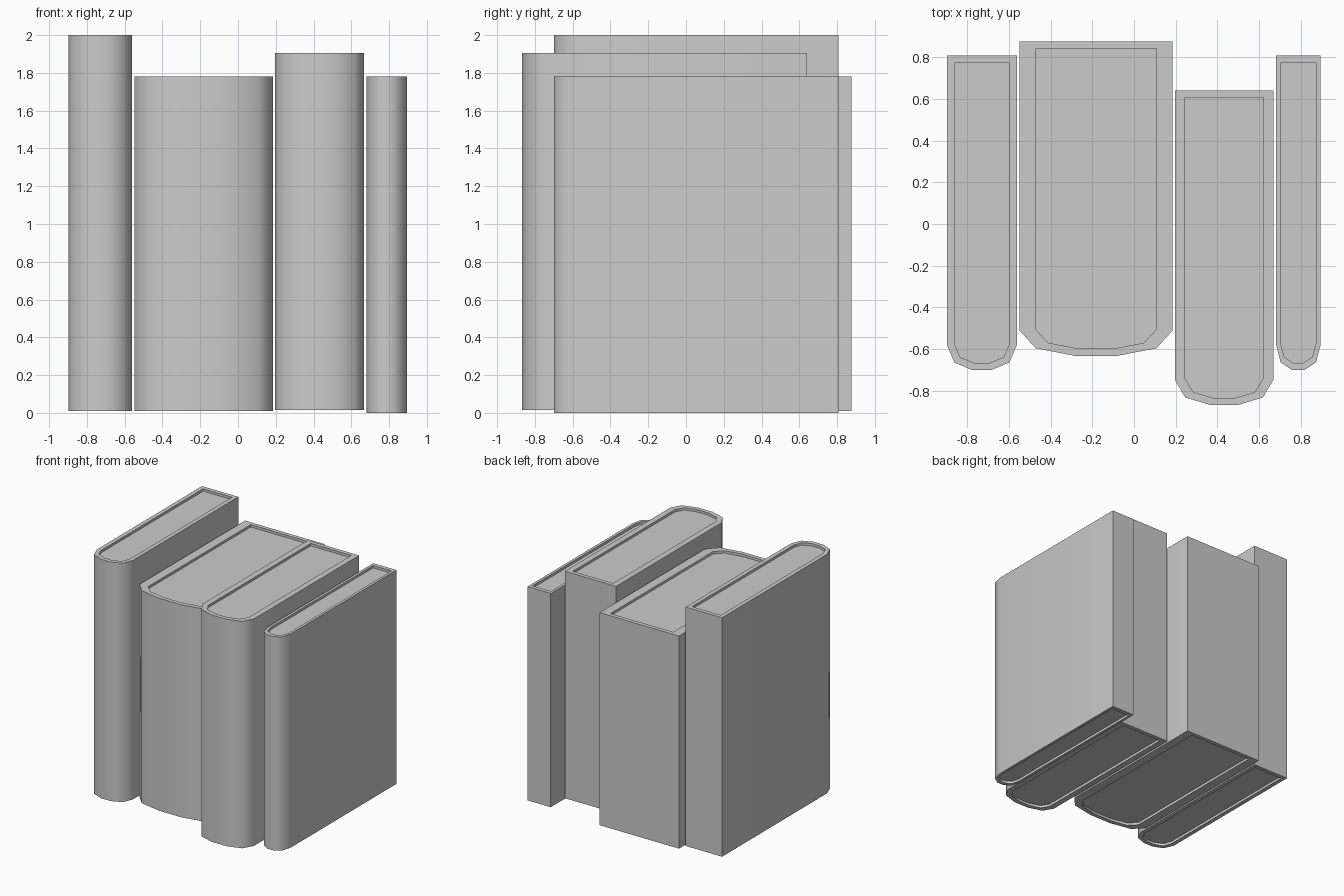
import bpy, bmesh, math

if "Cube" in bpy.data.objects:
    bpy.data.objects.remove(bpy.data.objects["Cube"])

RECESS = 0.02   # how far the page block sits below the cover rim
RIM = 0.034     # rim width at spine and back


def outline(cx, w, front, back, bulge):
    """Flat back, straight sides, faceted rounded spine towards -y."""
    half = [(w, back), (w, front + bulge),
            (0.79 * w, front + 0.3 * bulge), (0.28 * w, front)]
    pts = half + [(-x, y) for x, y in reversed(half)]
    return [(cx + x, y) for x, y in pts]


def book(name, x0, x1, front, back, z0, z1):
    cx, w = (x0 + x1) / 2, (x1 - x0) / 2
    outer = outline(cx, w, front, back, 0.12)
    inner = outline(cx, 0.79 * w, front + RIM, back - RIM, 0.092)
    # Loops from bottom page face, over the cover, to top page face
    levels = [(inner, z0 + RECESS), (inner, z0), (outer, z0),
              (outer, z1), (inner, z1), (inner, z1 - RECESS)]
    bm = bmesh.new()
    rings = [[bm.verts.new((x, y, z)) for x, y in pts] for pts, z in levels]
    n = len(outer)
    for a, b in zip(rings, rings[1:]):
        for i in range(n):
            j = (i + 1) % n
            bm.faces.new((a[i], a[j], b[j], b[i]))
    bm.faces.new(rings[0])
    bm.faces.new(rings[-1])
    bmesh.ops.recalc_face_normals(bm, faces=bm.faces[:])
    mesh = bpy.data.meshes.new(name)
    bm.to_mesh(mesh)
    bm.free()
    obj = bpy.data.objects.new(name, mesh)
    bpy.context.collection.objects.link(obj)
    # Smooth spine, crisp cover edges
    bpy.ops.object.select_all(action='DESELECT')
    obj.select_set(True)
    bpy.context.view_layer.objects.active = obj
    bpy.ops.object.shade_smooth_by_angle(angle=math.radians(60))


# Four upright books, left to right
book("tall_book", -0.897, -0.562, -0.70, 0.807, 0.01, 2.0)
book("thick_book", -0.548, 0.184, -0.632, 0.875, 0.01, 1.78)
book("medium_book", 0.196, 0.668, -0.868, 0.64, 0.015, 1.905)
book("thin_book", 0.681, 0.895, -0.70, 0.807, 0.0, 1.78)
